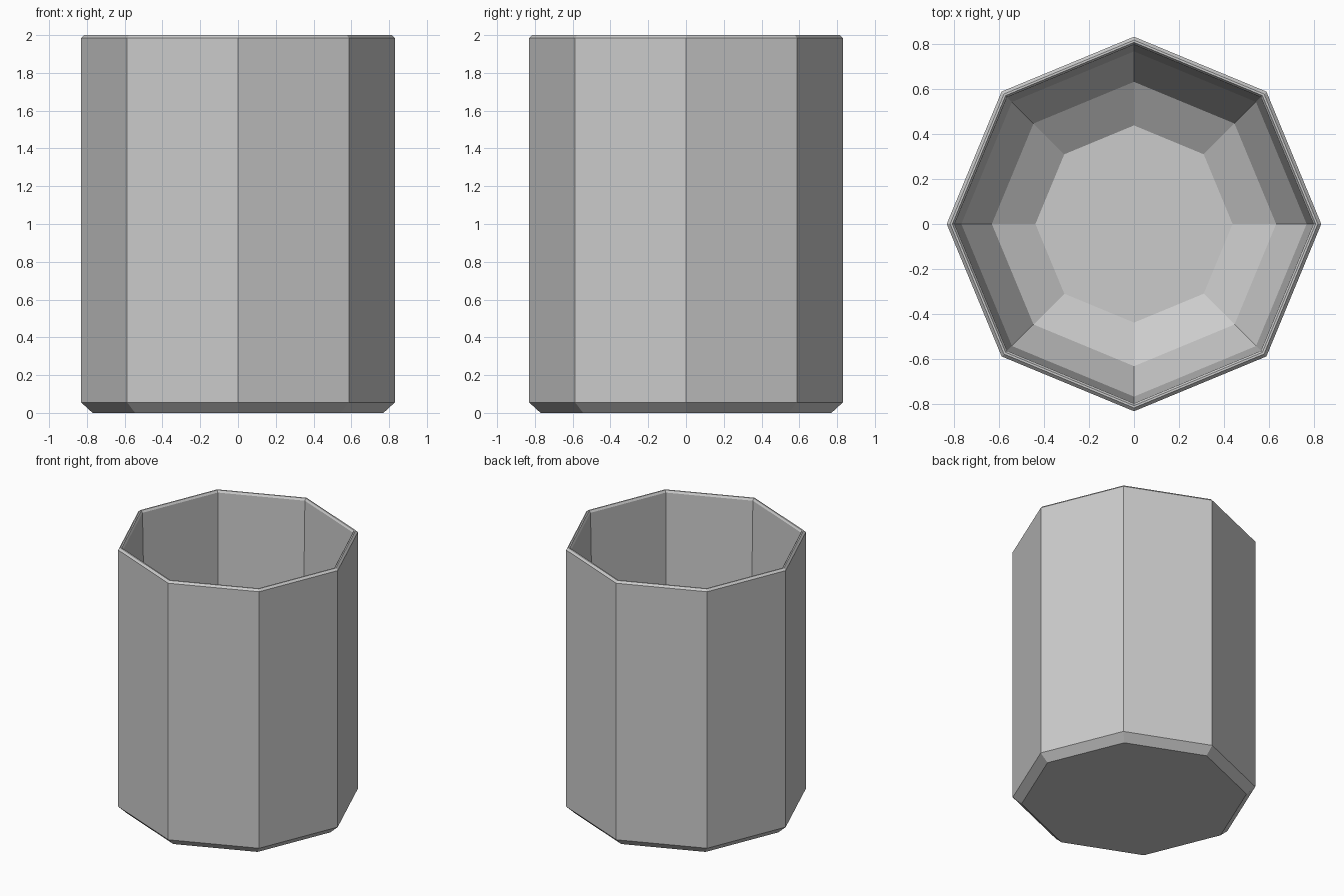
import bpy
import bmesh
from math import cos, sin, pi

if "Cube" in bpy.data.objects:
    bpy.data.objects.remove(bpy.data.objects["Cube"])

SIDES = 8

# Cup profile (radius, z): under the base, up the outside, over the rim, down the inside
PROFILE = [
    (0.77, 0.0), (0.83, 0.055), (0.83, 1.985), (0.815, 2.0),
    (0.805, 2.0), (0.795, 1.985), (0.765, 0.45), (0.63, 0.20), (0.437, 0.08),
]


def lathe(name, profile, sides):
    bm = bmesh.new()
    rings = [[bm.verts.new((r * cos(2 * pi * i / sides), r * sin(2 * pi * i / sides), z))
              for i in range(sides)] for r, z in profile]
    for a, b in zip(rings, rings[1:]):
        for i in range(sides):
            j = (i + 1) % sides
            bm.faces.new((a[i], a[j], b[j], b[i]))
    bm.faces.new(rings[0][::-1])
    bm.faces.new(rings[-1])
    bmesh.ops.recalc_face_normals(bm, faces=bm.faces)
    mesh = bpy.data.meshes.new(name)
    bm.to_mesh(mesh)
    bm.free()
    obj = bpy.data.objects.new(name, mesh)
    bpy.context.collection.objects.link(obj)
    return obj


# Octagonal hollow cup
lathe("cup", PROFILE, SIDES)
